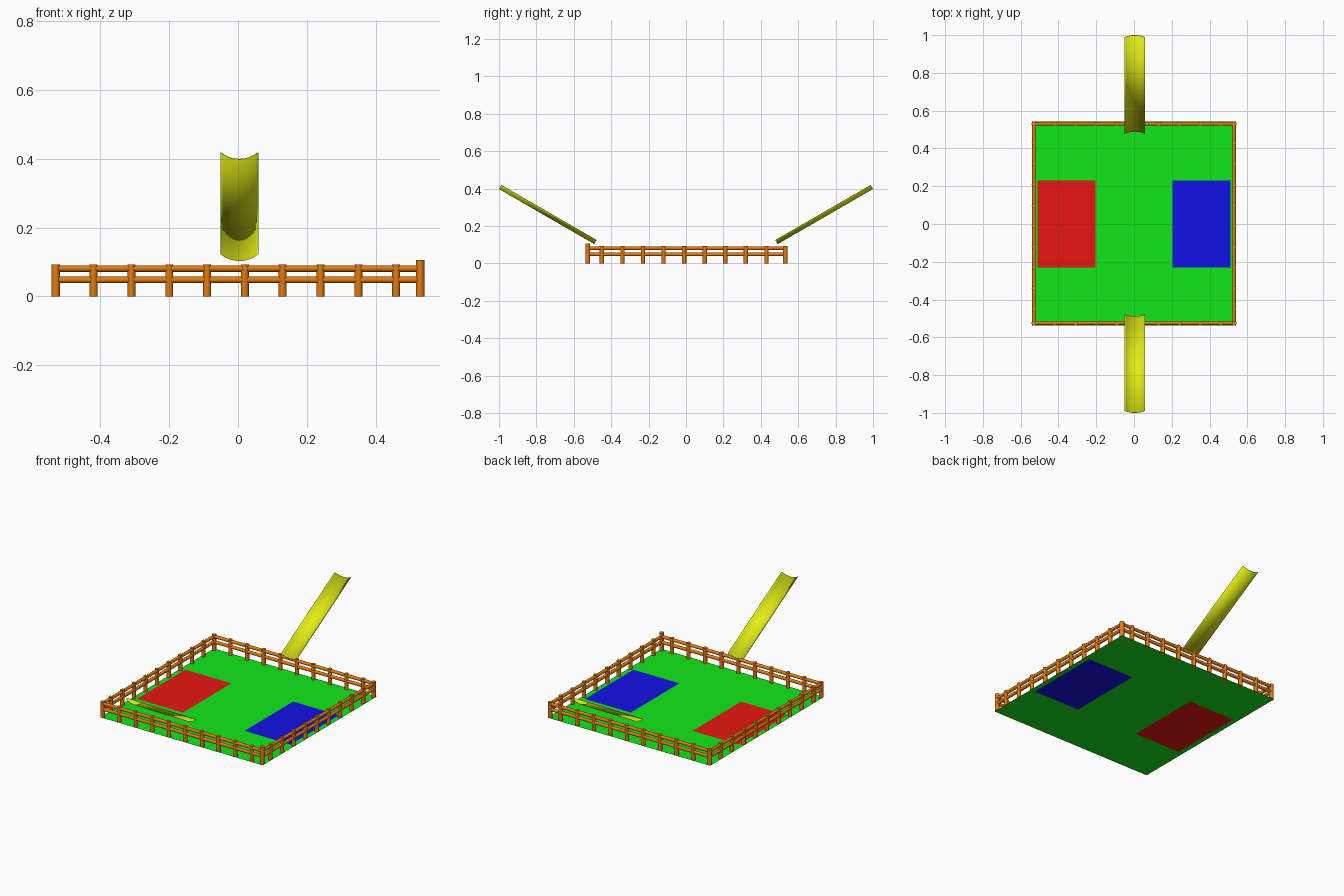
import bpy, bmesh
from math import pi, sin, cos, asin, radians
from mathutils import Vector, Matrix

if "Cube" in bpy.data.objects:
    bpy.data.objects.remove(bpy.data.objects["Cube"])


def material(name, rgb):
    m = bpy.data.materials.new(name)
    m.diffuse_color = (*rgb, 1)
    m.use_nodes = True
    m.node_tree.nodes["Principled BSDF"].inputs["Base Color"].default_value = m.diffuse_color
    return m


GREEN = material("green", (0.006, 0.8, 0.01))
RED = material("red", (0.8, 0.008, 0.006))
BLUE = material("blue", (0.006, 0.006, 0.8))
WOOD = material("wood", (0.78, 0.2, 0.004))
OLIVE = material("olive", (0.76, 0.85, 0.008))


def make_object(name, bm, mats):
    mesh = bpy.data.meshes.new(name)
    bm.to_mesh(mesh)
    bm.free()
    for m in mats:
        mesh.materials.append(m)
    ob = bpy.data.objects.new(name, mesh)
    bpy.context.collection.objects.link(ob)
    return ob


def smooth(ob):
    bpy.ops.object.select_all(action='DESELECT')
    ob.select_set(True)
    bpy.context.view_layer.objects.active = ob
    bpy.ops.object.shade_smooth_by_angle(angle=radians(40))


def rod(bm, a, b, r, sides=16):
    a, b = Vector(a), Vector(b)
    d = b - a
    mat = Matrix.Translation((a + b) / 2) @ d.to_track_quat('Z', 'Y').to_matrix().to_4x4()
    bmesh.ops.create_cone(bm, cap_ends=True, segments=sides, radius1=r, radius2=r,
                          depth=d.length, matrix=mat)


# Flat floor: one sheet with the two coloured zones inlaid
xs = [-0.54, -0.51, -0.205, 0.205, 0.51, 0.54]
ys = [-0.537, -0.23, 0.23, 0.543]
bm = bmesh.new()
grid = [[bm.verts.new((x, y, 0)) for x in xs] for y in ys]
for j in range(3):
    for i in range(5):
        f = bm.faces.new((grid[j][i], grid[j][i + 1], grid[j + 1][i + 1], grid[j + 1][i]))
        f.material_index = {(1, 1): 1, (3, 1): 2}.get((i, j), 0)
make_object("floor", bm, [GREEN, RED, BLUE])

# Fence: four runs of posts with two rails each
FX, Y0, Y1 = 0.53, -0.525, 0.53
POST_H, POST_R, RAIL_R = 0.093, 0.0115, 0.0095
RAILS = (0.048, 0.081)


def fence(name, a, b, posts):
    bm = bmesh.new()
    for x, y in posts:
        rod(bm, (x, y, 0), (x, y, POST_H), POST_R)
    for z in RAILS:
        rod(bm, (*a, z), (*b, z), RAIL_R)
    smooth(make_object(name, bm, [WOOD]))


for name, y in (("front_fence", Y0), ("back_fence", Y1)):
    fence(name, (-FX, y), (FX, y), [(-0.42 + 0.11 * i, y) for i in range(9)])
for name, x in (("left_fence", -FX), ("right_fence", FX)):
    fence(name, (x, Y0), (x, Y1), [(x, -0.45 + 0.11 * i) for i in range(9)])

# Corner posts, the front right one taller
bm = bmesh.new()
for x, y, h in ((-FX, Y0, POST_H), (-FX, Y1, POST_H), (FX, Y1, POST_H), (FX, Y0, 0.106)):
    rod(bm, (x, y, 0), (x, y, h), 0.0125)
smooth(make_object("corner_posts", bm, [WOOD]))

# Sloping chutes: shallow curved troughs leading down over the fence
HALF_W, SAG, TILT, LENGTH, SEGS = 0.055, 0.023, radians(30), 0.589, 12
R = (HALF_W ** 2 + SAG ** 2) / (2 * SAG)
A = asin(HALF_W / R)


def chute(name, side):
    axis = Vector((0, side * cos(TILT), sin(TILT)))
    up = Vector((0, -side * sin(TILT), cos(TILT)))
    base = Vector((0.004, side * 0.49, 0.103))
    bm = bmesh.new()
    rows = []
    for t in (0, LENGTH):
        row = []
        for i in range(SEGS + 1):
            a = -A + 2 * A * i / SEGS
            p = base + axis * t + up * (R - R * cos(a))
            p.x += R * sin(a)
            row.append(bm.verts.new(p))
        rows.append(row)
    for i in range(SEGS):
        bm.faces.new((rows[0][i], rows[0][i + 1], rows[1][i + 1], rows[1][i]))
    # face the normals up into the trough
    bm.normal_update()
    if sum(f.normal.z for f in bm.faces) < 0:
        bmesh.ops.reverse_faces(bm, faces=bm.faces[:])
    ob = make_object(name, bm, [OLIVE])
    smooth(ob)
    mod = ob.modifiers.new("thickness", 'SOLIDIFY')
    mod.thickness = 0.003
    mod.offset = 1


chute("front_chute", -1)
chute("back_chute", 1)
